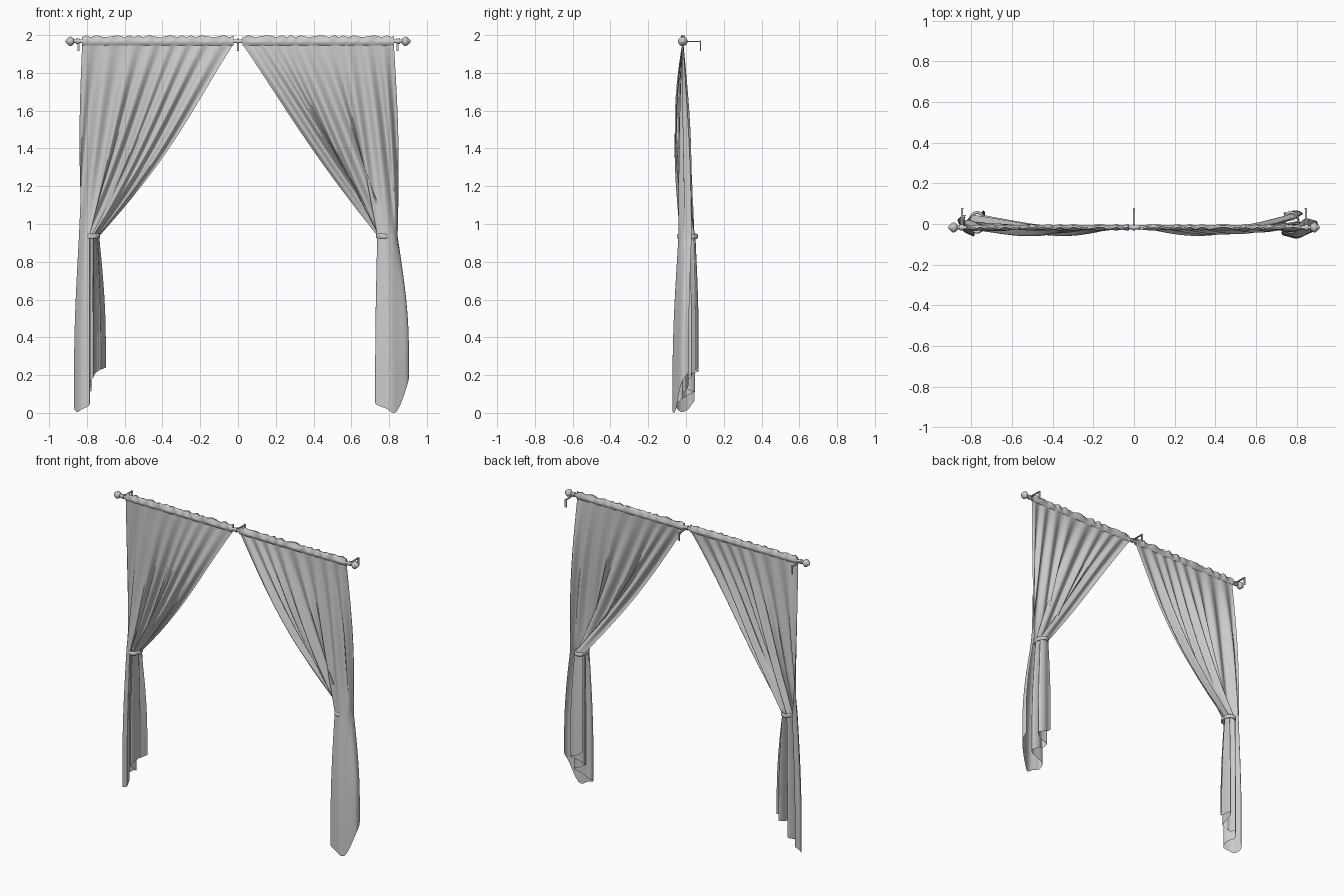
import bpy, math
from math import sin, cos, pi

if "Cube" in bpy.data.objects:
    bpy.data.objects.remove(bpy.data.objects["Cube"])

ROD_Y, ROD_Z = -0.017, 1.967
TOP_Z, TIE_Z = 1.95, 0.935


def smooth(obj, angle=50):
    bpy.ops.object.select_all(action='DESELECT')
    obj.select_set(True)
    bpy.context.view_layer.objects.active = obj
    bpy.ops.object.shade_smooth_by_angle(angle=math.radians(angle))


def grid(name, rows):
    """Surface through equally long rows of points."""
    n = len(rows[0])
    faces = [(r * n + c, r * n + c + 1, (r + 1) * n + c + 1, (r + 1) * n + c)
             for r in range(len(rows) - 1) for c in range(n - 1)]
    mesh = bpy.data.meshes.new(name)
    mesh.from_pydata([p for row in rows for p in row], [], faces)
    obj = bpy.data.objects.new(name, mesh)
    bpy.context.collection.objects.link(obj)
    smooth(obj, 80)


def lathe_x(name, side, profile, sides=20):
    """Turned part around the rod axis, profile of (x, radius)."""
    grid(name, [[(side * x, ROD_Y + r * cos(2 * pi * k / sides), ROD_Z + r * sin(2 * pi * k / sides))
                 for k in range(sides + 1)] for x, r in profile])


def box(name, loc, size):
    bpy.ops.mesh.primitive_cube_add(size=1, location=loc)
    obj = bpy.context.object
    obj.name = name
    obj.scale = size


def spline(pts, t):
    """Catmull-Rom point at t in 0..1."""
    n = len(pts) - 1
    i = min(int(t * n), n - 1)
    f = t * n - i
    a, b, c, d = pts[max(i - 1, 0)], pts[i], pts[i + 1], pts[min(i + 2, n)]
    return [0.5 * (2 * q + (r - p) * f + (2 * p - 5 * q + 4 * r - s) * f * f
                   + (3 * q - p - 3 * r + s) * f ** 3) for p, q, r, s in zip(a, b, c, d)]


def curtain(name, side, tie, hem, sag, belly, cols=180):
    """Cloth from rod to tie to hem; u runs from outer to inner edge."""
    phase = 0.0 if side > 0 else 1.7

    def pleat(u):
        return sin(2 * pi * 8 * u + 1.6 * sin(7 * u + phase) + phase)

    rows = []
    for j in range(33):                       # gathered upper part
        v = j / 32
        bow = sin(pi * v)
        row = []
        for k in range(cols + 1):
            u = k / cols
            tx, ty = spline(tie, u)
            x0 = 0.825 - 0.8 * u
            x = x0 + (tx - x0) * v + 0.014 * bow * (1 - u) - sag * u * sin(pi * v ** 1.3)
            y0 = ROD_Y + 0.004 * pleat(u)
            y = (y0 + (ty - y0) * v ** 1.2 - belly * u ** 1.3 * bow + 0.012 * bow * (1 - u)
                 + 0.012 * pleat(u) * bow)
            row.append((side * x, y, TOP_Z + (TIE_Z - TOP_Z) * v))
        rows.append(row)
    for j in range(1, 25):                    # hanging lower part
        w = j / 24
        f = sin(pi / 2 * min(1, w * 1.25))
        row = []
        for k in range(cols + 1):
            u = k / cols
            tx, ty = spline(tie, u)
            hx, hy, hz = spline(hem, u)
            row.append((side * (tx + (hx - tx) * f), ty + (hy - ty) * f + 0.003 * pleat(u) * f,
                        TIE_Z + (max(hz, 0) - TIE_Z) * w))
        rows.append(row)
    grid(name, rows)


def header(name, side):
    """Rod sleeve with a ruffled top edge."""
    prof = [(-0.004, 1.945), (-0.012, 1.957), (-0.013, 1.97), (-0.006, 1.981), (-0.004, 1.994),
            (0.004, 1.994), (0.006, 1.981), (0.013, 1.97), (0.012, 1.957), (0.004, 1.945)]
    rows = []
    for k in range(121):
        x = 0.025 + 0.8 * k / 120
        wob = sin(75 * x + 2 * sin(19 * x + side))
        rows.append([(side * x, ROD_Y + dy * (1 + 0.15 * wob) + (0.005 * wob if z > 1.98 else 0),
                      z + (0.004 * sin(90 * x + side + 2 * sin(23 * x)) if z > 1.99 else 0))
                     for dy, z in prof])
    grid(name, rows)


# Cross-sections of the folded cloth at the tie (x, y) and the hem (x, y, z)
tie_r = [(.845, .03), (.84, 0), (.825, -.025), (.785, -.04), (.745, -.03), (.74, -.01), (.78, -.02),
         (.81, 0), (.785, .01), (.755, 0), (.75, .02), (.785, .02), (.805, .04), (.775, .05), (.74, .04)]
hem_r = [(.90, .015, .22), (.90, -.02, .16), (.84, -.06, .008), (.78, -.068, .025), (.732, -.055, .045),
         (.735, -.025, .07), (.80, -.02, .1), (.84, 0, .12), (.79, .01, .15), (.75, 0, .17),
         (.745, .03, .19), (.80, .03, .21), (.83, .055, .23), (.78, .065, .25), (.735, .055, .28)]
tie_l = [(.825, .045), (.842, .02), (.83, -.005), (.81, -.03), (.785, -.035), (.79, -.01), (.81, .015),
         (.795, .045), (.775, .03), (.78, -.015), (.765, -.03), (.76, .025), (.75, .045), (.745, 0),
         (.735, .02)]
hem_l = [(.845, .045, .06), (.868, .02, .03), (.852, -.015, .005), (.825, -.045, .02), (.788, -.062, .04),
         (.79, -.03, .07), (.825, .005, .09), (.80, .045, .11), (.775, .02, .12), (.785, -.025, .16),
         (.765, -.04, .19), (.755, .045, .21), (.735, .06, .225), (.725, -.01, .23), (.70, .03, .24)]
curtain("right_curtain", 1, tie_r, hem_r, 0.022, 0.055)
curtain("left_curtain", -1, tie_l, hem_l, 0.045, 0.045)

# Curtain rod
bpy.ops.mesh.primitive_cylinder_add(vertices=16, radius=0.009, depth=1.74,
                                    location=(0, ROD_Y, ROD_Z), rotation=(0, pi / 2, 0))
bpy.context.object.name = "rod"
smooth(bpy.context.object)

for side, tag in ((1, "right"), (-1, "left")):
    header(tag + "_header", side)
    # Turned finial with collars
    lathe_x(tag + "_finial", side, [
        (.845, .009), (.847, .014), (.857, .014), (.859, .008), (.868, .008), (.870, .015),
        (.874, .018), (.880, .023), (.888, .025), (.896, .022), (.902, .015), (.907, .012),
        (.912, .007), (.913, 0)])
    # Tie-back band
    bpy.ops.mesh.primitive_torus_add(major_segments=40, minor_segments=10, major_radius=0.046,
                                     minor_radius=0.007, location=(side * 0.772, 0.008, 0.935),
                                     rotation=(0, side * 0.08, 0))
    band = bpy.context.object
    band.name = tag + "_tie_back"
    band.scale = (0.8, 1.05, 1.9)
    smooth(band)

# Wall brackets: collar, arm and wall plate
for tag, x in (("left", -0.845), ("middle", 0), ("right", 0.845)):
    lathe_x(tag + "_bracket_collar", 1, [(x - .006, .009), (x - .006, .015), (x + .006, .015), (x + .006, .009)])
    box(tag + "_bracket_arm", (x, 0.031, ROD_Z), (0.01, 0.094, 0.006))
    box(tag + "_bracket_plate", (x, 0.077, ROD_Z - 0.023), (0.012, 0.005, 0.054))
